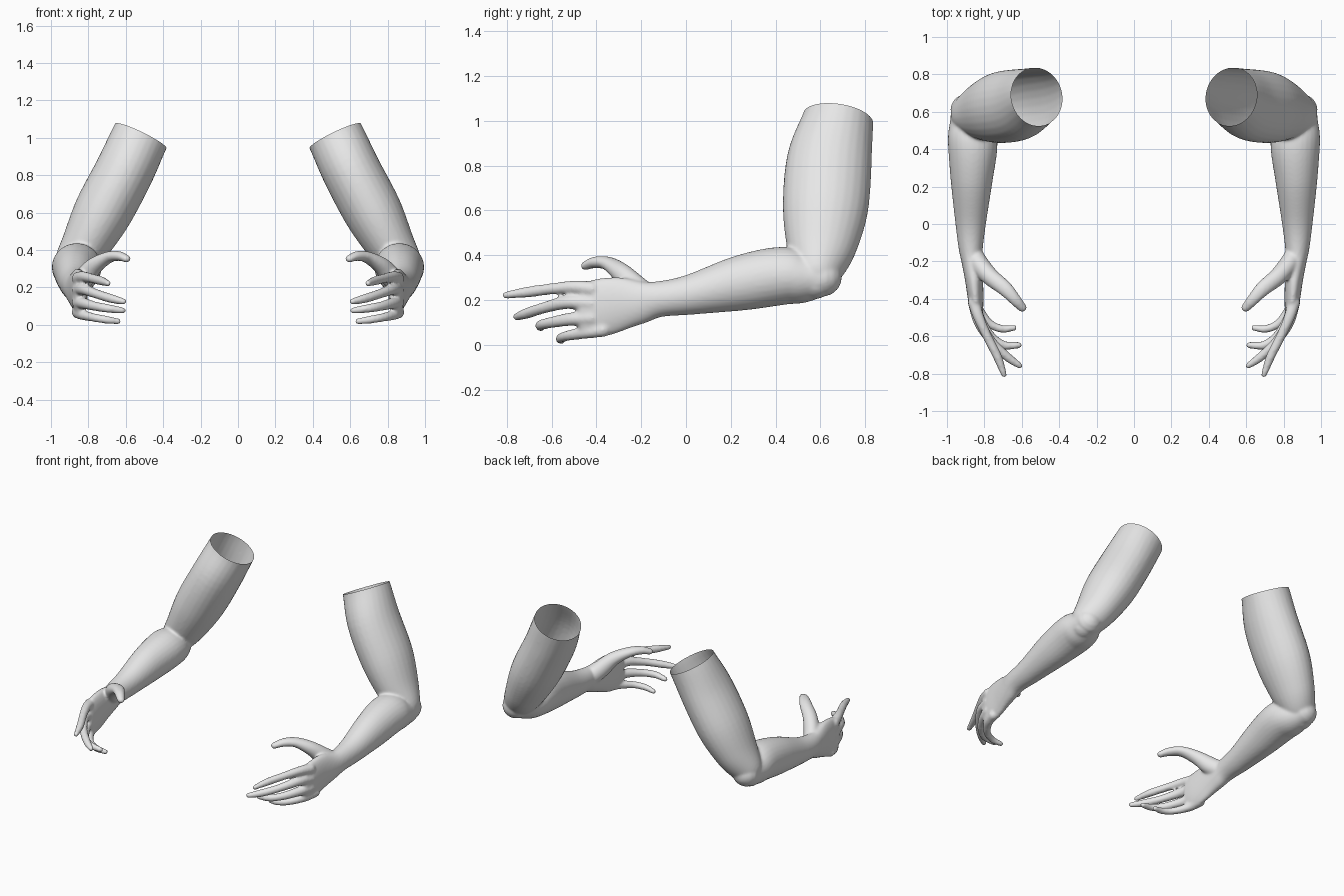
import bpy, bmesh, math
from mathutils import Vector, Matrix

if "Cube" in bpy.data.objects:
    bpy.data.objects.remove(bpy.data.objects["Cube"])

SIDES = 28
skin = bpy.data.materials.new("plain_grey")
skin.diffuse_color = (0.8, 0.8, 0.8, 1)
skin.use_nodes = True
skin.node_tree.nodes["Principled BSDF"].inputs["Base Color"].default_value = skin.diffuse_color


def catmull(a, b, c, d, t):
    return 0.5 * (2 * b + (c - a) * t + (2 * a - 5 * b + 4 * c - d) * t * t
                  + (3 * b - a - 3 * c + d) * t ** 3)


def tube(bm, keys, ref, steps=6):
    """Closed elliptical tube through keys (x, y, z, radius_a, radius_b) with rounded ends."""
    ref = Vector(ref)
    keys = [Vector(k if len(k) == 5 else (*k, k[3])) for k in keys]
    ext = [keys[0] * 2 - keys[1]] + keys + [keys[-1] * 2 - keys[-2]]
    path = [catmull(*ext[i:i + 4], s / steps) for i in range(len(keys) - 1) for s in range(steps)]
    path.append(keys[-1])
    pos = [Vector(p[:3]) for p in path]
    rings = []
    for i, p in enumerate(path):
        t = (pos[min(i + 1, len(pos) - 1)] - pos[max(i - 1, 0)]).normalized()
        rings.append((pos[i], t, p[3], p[4]))

    def cap(ring, sign):
        c, t, a, b = ring
        out = []
        for deg in (25, 50, 70, 84):
            w = math.radians(deg)
            out.append((c + t * sign * min(a, b) * math.sin(w), t, a * math.cos(w), b * math.cos(w)))
        return out

    rings = cap(rings[0], -1)[::-1] + rings + cap(rings[-1], 1)
    loops = []
    for c, t, a, b in rings:
        u = (ref - t * ref.dot(t)).normalized()
        v = t.cross(u)
        loops.append([bm.verts.new(c + u * a * math.cos(k * math.tau / SIDES)
                                   + v * b * math.sin(k * math.tau / SIDES)) for k in range(SIDES)])
    for l0, l1 in zip(loops, loops[1:]):
        for k in range(SIDES):
            j = (k + 1) % SIDES
            bm.faces.new((l0[k], l0[j], l1[j], l1[k]))
    bm.faces.new(loops[0][::-1])
    bm.faces.new(loops[-1])


bm = bmesh.new()

# upper arm, running past the shoulder cut
tube(bm, [(.44, .695, 1.16, .148, .14), (.52, .68, 1.01, .153, .158), (.607, .64, .822, .157, .19),
          (.722, .622, .604, .156, .19), (.815, .603, .43, .13, .155), (.882, .585, .325, .105, .11),
          (.9, .575, .285, .08, .085)], (.9, 0, .43))

# forearm, wrist and palm
tube(bm, [(.895, .61, .3, .088, .085), (.872, .52, .3, .122, .115), (.862, .42, .307, .132, .13),
          (.868, .24, .275, .113, .123), (.873, .02, .224, .084, .09), (.873, -.12, .204, .066, .08),
          (.866, -.2, .19, .056, .096), (.855, -.3, .182, .048, .122), (.846, -.4, .163, .042, .13),
          (.84, -.455, .163, .034, .118)], (1, 0, 0))

# thumb
tube(bm, [(.86, -.16, .205, .055, .05), (.82, -.225, .255, .058, .052), (.765, -.285, .318, .045, .047),
          (.69, -.345, .362, .031, .041), (.635, -.405, .368, .026, .032), (.595, -.45, .353, .02, .024)],
     (0, 0, 1))

# index, middle, ring and little finger
for finger in (
    [(.855, -.42, .25, .034), (.83, -.5, .258, .029), (.785, -.6, .25, .025), (.73, -.71, .235, .024),
     (.695, -.805, .222, .016)],
    [(.855, -.42, .185, .034), (.825, -.53, .19, .03), (.755, -.635, .165, .025), (.675, -.712, .14, .024),
     (.612, -.757, .125, .017)],
    [(.855, -.42, .12, .034), (.825, -.51, .115, .03), (.765, -.6, .1, .025), (.695, -.648, .088, .023),
     (.615, -.648, .077, .017)],
    [(.858, -.37, .067, .032), (.835, -.45, .055, .028), (.775, -.53, .04, .023), (.705, -.561, .028, .021),
     (.64, -.555, .019, .016)],
):
    tube(bm, finger, (0, 0, 1))

# fuse the limb into one smooth skin
bmesh.ops.recalc_face_normals(bm, faces=bm.faces)
raw = bpy.data.meshes.new("limb_parts")
bm.to_mesh(raw)
bm.free()
helper = bpy.data.objects.new("limb_parts", raw)
bpy.context.collection.objects.link(helper)
remesh = helper.modifiers.new("fuse", 'REMESH')
remesh.mode = 'VOXEL'
remesh.voxel_size = 0.008
soften = helper.modifiers.new("soften", 'SMOOTH')
soften.factor = 0.5
soften.iterations = 8
deps = bpy.context.evaluated_depsgraph_get()
fused = bpy.data.meshes.new_from_object(helper.evaluated_get(deps))
bpy.data.objects.remove(helper)

# open shoulder cut, then one arm for each side
for name, sx in (("left_arm", 1), ("right_arm", -1)):
    bm = bmesh.new()
    bm.from_mesh(fused)
    bmesh.ops.bisect_plane(bm, geom=bm.verts[:] + bm.edges[:] + bm.faces[:],
                           plane_co=(.52, .68, 1.01), plane_no=(-.43, .14, .89), clear_outer=True)
    if sx < 0:
        bmesh.ops.transform(bm, matrix=Matrix.Diagonal((-1, 1, 1, 1)), verts=bm.verts)
        bmesh.ops.reverse_faces(bm, faces=bm.faces)
    mesh = bpy.data.meshes.new(name)
    bm.to_mesh(mesh)
    bm.free()
    mesh.materials.clear()
    mesh.materials.append(skin)
    mesh.shade_smooth()
    bpy.context.collection.objects.link(bpy.data.objects.new(name, mesh))
